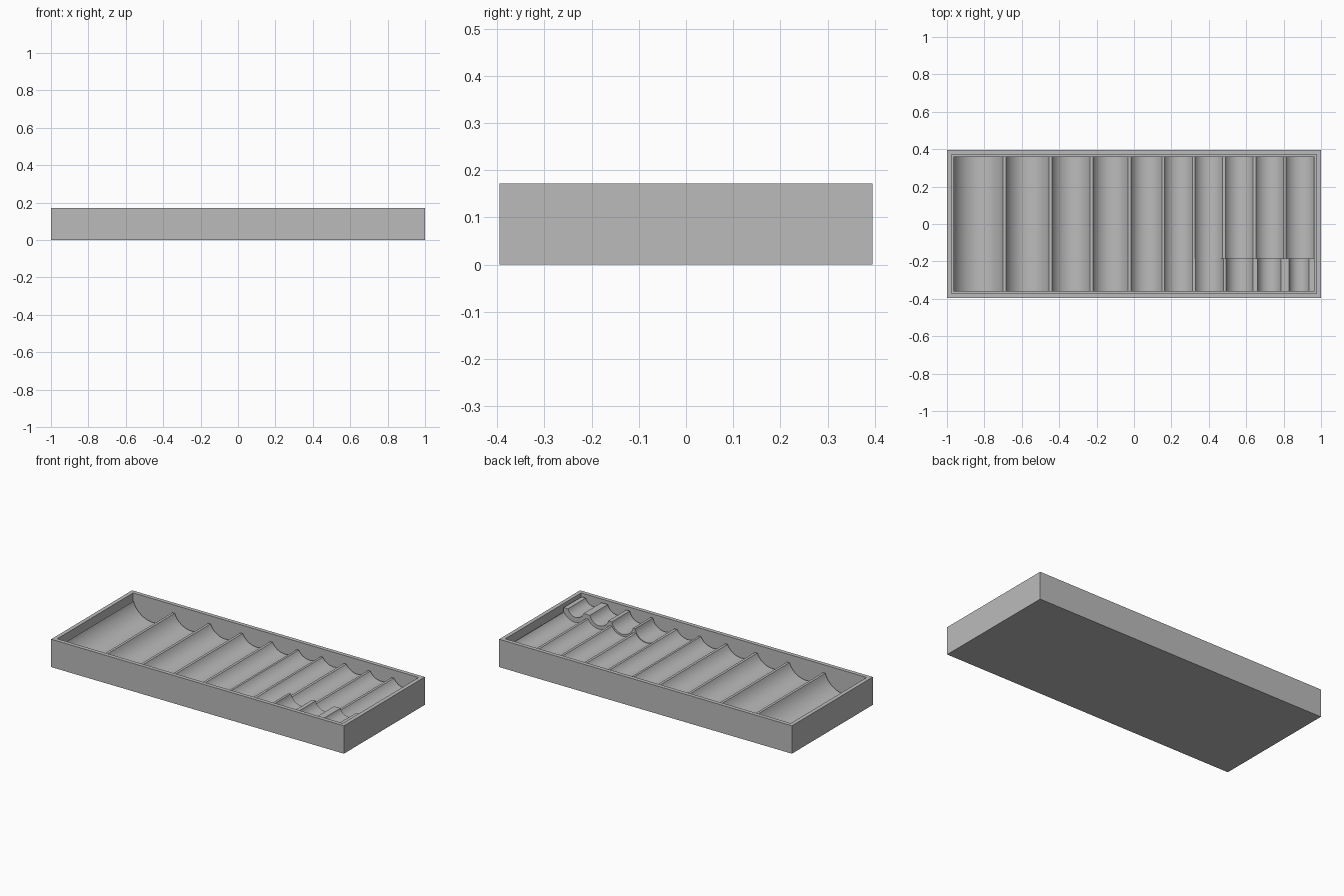
import bpy, bmesh, math

if "Cube" in bpy.data.objects:
    bpy.data.objects.remove(bpy.data.objects["Cube"], do_unlink=True)

RIM, RIDGE, STEP, FLOOR = 0.172, 0.128, 0.155, 0.015
OUT_X, OUT_Y, IN_X, IN_Y = 1.0, 0.395, 0.965, 0.36
STEP_Y = -0.185

grey = bpy.data.materials.new("plain grey")
grey.use_nodes = True
colour = (0.5, 0.5, 0.5, 1)
grey.diffuse_color = colour
grey.node_tree.nodes["Principled BSDF"].inputs["Base Color"].default_value = colour


def finish(bm, name):
    bmesh.ops.recalc_face_normals(bm, faces=bm.faces)
    mesh = bpy.data.meshes.new(name)
    bm.to_mesh(mesh)
    bm.free()
    mesh.materials.append(grey)
    obj = bpy.data.objects.new(name, mesh)
    bpy.context.collection.objects.link(obj)
    return obj


def tray_shell():
    """Rectangular box with an open, inset top."""
    bm = bmesh.new()
    bmesh.ops.create_cube(bm, size=1)
    for v in bm.verts:
        v.co = (v.co.x * 2 * OUT_X, v.co.y * 2 * OUT_Y, (v.co.z + 0.5) * RIM)
    top = max(bm.faces, key=lambda f: f.calc_center_median().z)
    bmesh.ops.inset_region(bm, faces=[top], thickness=OUT_X - IN_X)
    pit = bmesh.ops.extrude_face_region(bm, geom=[top])["geom"]
    for v in pit:
        if isinstance(v, bmesh.types.BMVert):
            v.co.z = FLOOR
    if top.is_valid:
        bm.faces.remove(top)
    return finish(bm, "tray_shell")


def trough_bed(name, troughs, y0, y1, segments=24):
    """Scalloped profile, each trough an arc centred at rim height."""
    pts = [(-IN_X, FLOOR)]
    for centre, r, left_z, right_z in troughs:
        a0 = math.pi - math.asin((RIM - left_z) / r)
        a1 = math.asin((RIM - right_z) / r)
        for i in range(segments + 1):
            a = a0 + (a1 - a0) * i / segments
            x = max(-IN_X, min(IN_X, centre + r * math.cos(a)))
            pts.append((x, RIM - r * math.sin(a)))
    if pts[-1][0] < IN_X - 0.001:
        pts.append((IN_X, pts[-1][1]))
    pts.append((IN_X, FLOOR))
    bm = bmesh.new()
    face = bm.faces.new([bm.verts.new((x, y0, z)) for x, z in pts])
    new = bmesh.ops.extrude_face_region(bm, geom=[face])["geom"]
    moved = [v for v in new if isinstance(v, bmesh.types.BMVert)]
    bmesh.ops.translate(bm, verts=moved, vec=(0, y1 - y0, 0))
    bm.normal_update()
    # Triangulate the concave end caps
    caps = [f for f in bm.faces if len(f.verts) > 4]
    bmesh.ops.triangulate(bm, faces=caps)
    obj = finish(bm, name)
    bpy.ops.object.select_all(action="DESELECT")
    obj.select_set(True)
    bpy.context.view_layer.objects.active = obj
    bpy.ops.object.shade_smooth_by_angle(angle=math.radians(25))
    return obj


# Trough edges at ridge height, from the widest to the narrowest
edges = [(-0.966, -0.70), (-0.684, -0.455), (-0.439, -0.235), (-0.219, -0.032),
         (-0.016, 0.15), (0.163, 0.313), (0.327, 0.472), (0.488, 0.636),
         (0.651, 0.798), (0.813, 0.963)]
main = [((a + b) / 2, math.hypot((b - a) / 2, RIM - RIDGE), RIDGE, RIDGE)
        for a, b in edges]

# Front ends: the last four troughs narrow behind raised dividers
front = main[:6] + [(0.398, 0.081, RIDGE, STEP), (0.564, 0.074, STEP, STEP),
                    (0.723, 0.065, STEP, STEP), (0.883, 0.056, STEP, STEP)]

tray_shell()
trough_bed("main_trough_bed", main, STEP_Y, IN_Y)
trough_bed("front_trough_bed", front, -IN_Y, STEP_Y)
